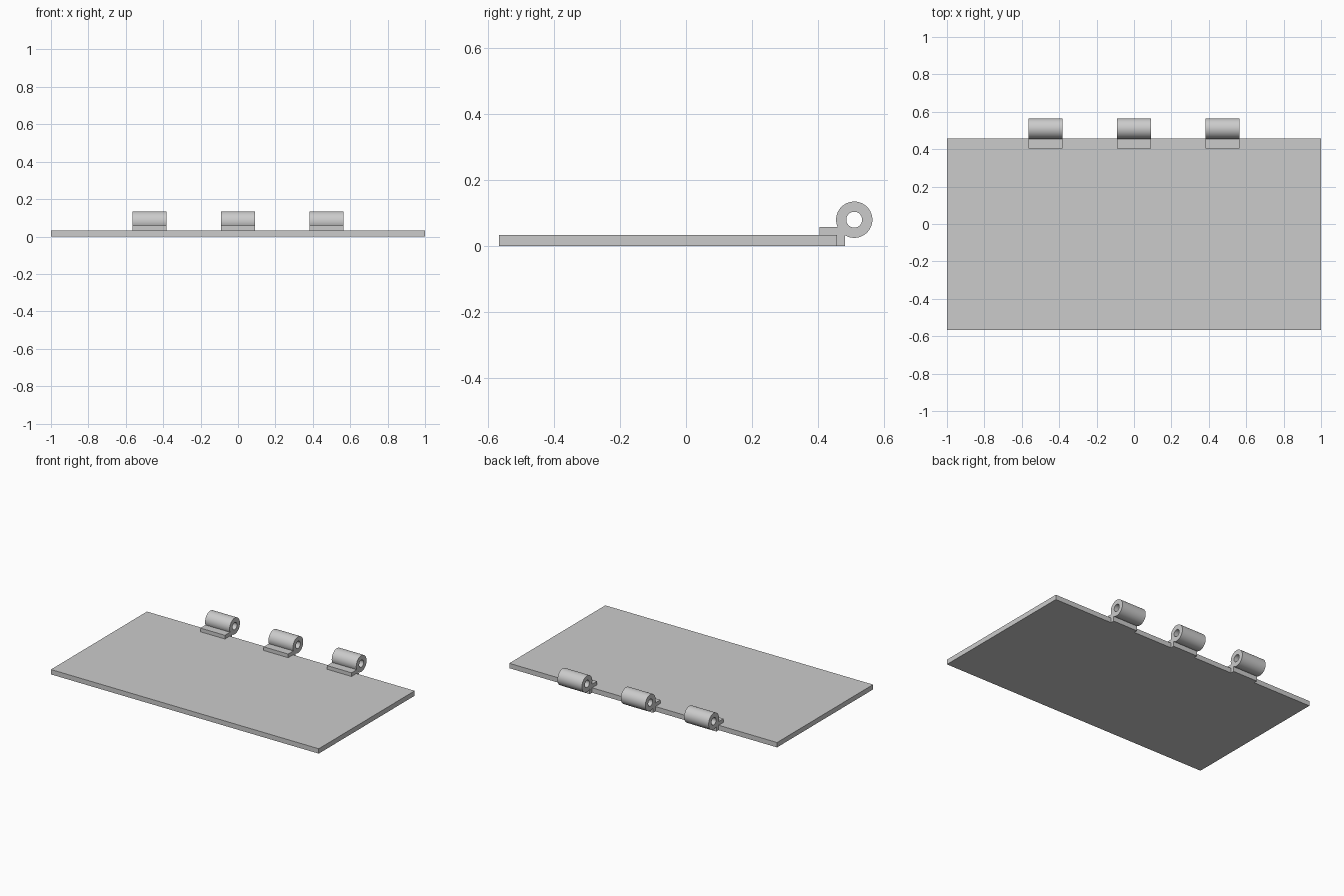
import bpy
from math import cos, sin, radians

cube = bpy.data.objects.get("Cube")
if cube:
    bpy.data.objects.remove(cube, do_unlink=True)

# Single grey material
grey = bpy.data.materials.new("plain grey")
grey.use_nodes = True
colour = (0.6, 0.6, 0.6, 1)
grey.diffuse_color = colour
grey.node_tree.nodes["Principled BSDF"].inputs["Base Color"].default_value = colour

THICK = 0.033
BACK = 0.457
FRONT = -0.567
WIDTH = 0.183
AXIS = (0.51, 0.08)


def arc(radius, start, end, steps):
    """Points around the hinge axis, in (y, z)."""
    angles = [radians(start + (end - start) * i / steps) for i in range(steps + 1)]
    return [(AXIS[0] + radius * cos(a), AXIS[1] + radius * sin(a)) for a in angles]


def extrude_profile(name, loops, width):
    """Fill closed (y, z) loops and extrude them along x, centred on x = 0."""
    curve = bpy.data.curves.new(name, "CURVE")
    curve.dimensions = "2D"
    curve.fill_mode = "BOTH"
    curve.extrude = width / 2
    for loop in loops:
        spline = curve.splines.new("POLY")
        spline.points.add(len(loop) - 1)
        for point, (y, z) in zip(spline.points, loop):
            point.co = (y, z, 0, 1)
        spline.use_cyclic_u = True
    obj = bpy.data.objects.new(name, curve)
    bpy.context.collection.objects.link(obj)
    obj.rotation_euler = (radians(90), 0, radians(90))
    bpy.ops.object.select_all(action="DESELECT")
    obj.select_set(True)
    bpy.context.view_layer.objects.active = obj
    bpy.ops.object.convert(target="MESH")
    obj = bpy.context.view_layer.objects.active
    obj.data.materials.clear()
    obj.data.materials.append(grey)
    bpy.ops.object.shade_smooth_by_angle(angle=radians(30))
    return obj


# Flat panel
bpy.ops.mesh.primitive_cube_add(size=1, location=(0, (FRONT + BACK) / 2, THICK / 2))
panel = bpy.context.object
panel.name = "panel"
panel.scale = (2, BACK - FRONT, THICK)
panel.data.materials.append(grey)

# Hinge knuckle: barrel, foot on the panel and leg behind its edge
outline = [(BACK, 0), (0.482, 0)]
outline += arc(0.055, -120.8, 203.6, 48)
outline += [(0.405, 0.058), (0.405, THICK), (BACK, THICK)]
bore = arc(0.024, 0, 350, 35)
middle = extrude_profile("hinge_middle", [outline, bore], WIDTH)

# Matching knuckles on both sides
for name, x in (("hinge_left", 0.473), ("hinge_right", -0.473)):
    side = middle.copy()
    side.name = name
    side.location.x = x
    bpy.context.collection.objects.link(side)
